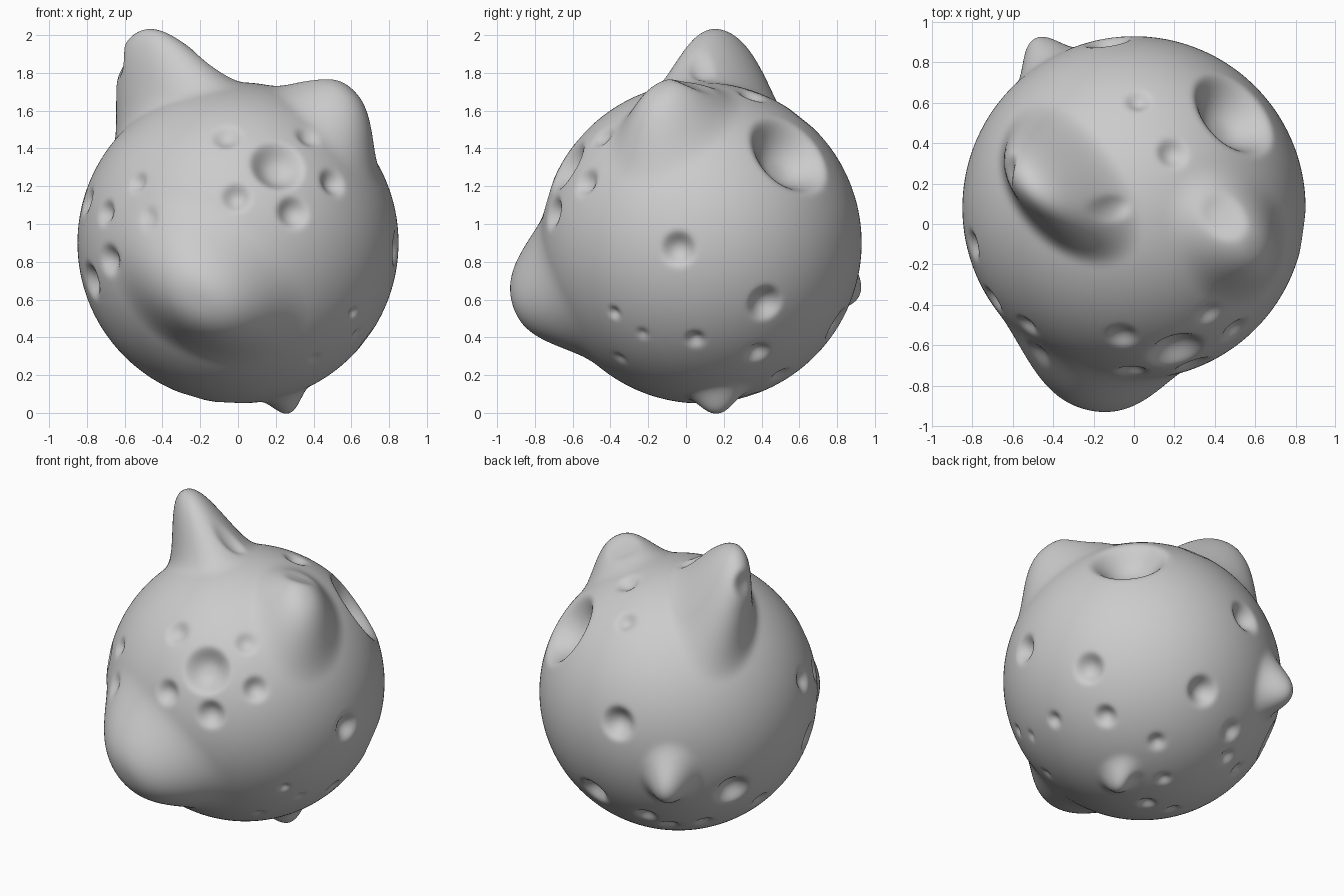
import bpy, bmesh
from math import sin, cos, radians, sqrt
from mathutils import Vector

R = 0.85
CENTRE = Vector((0, 0.08, 0.9))


def on_ball(az, el, a, b):
    """Point on the ball (relative to its centre) seen at offset a, b from a direction."""
    az, el = radians(az), radians(el)
    right = Vector((cos(az), sin(az), 0))
    up = Vector((-sin(az) * sin(el), cos(az) * sin(el), cos(el)))
    out = Vector((sin(az) * cos(el), -cos(az) * cos(el), sin(el)))
    return right * a + up * b + out * sqrt(max(0.0, R * R - a * a - b * b))


# pits: viewing direction -> (across, up, radius, depth)
PITS = {
    (0, 0): [
        (0.21, 0.41, 0.16, 0.085), (-0.01, 0.24, 0.085, 0.045), (0.29, 0.16, 0.095, 0.05),
        (0.50, 0.32, 0.085, 0.045), (0.37, 0.56, 0.075, 0.03), (-0.06, 0.56, 0.085, 0.035),
        (-0.53, 0.32, 0.065, 0.03), (-0.70, 0.16, 0.075, 0.04), (-0.47, 0.14, 0.065, 0.025),
        (-0.68, -0.09, 0.09, 0.05), (-0.78, -0.20, 0.105, 0.055), (-0.80, 0.22, 0.08, 0.04)],
    (90, 0): [
        (-0.12, -0.03, 0.10, 0.06), (0.34, -0.32, 0.105, 0.06), (-0.46, -0.37, 0.042, 0.025),
        (-0.31, -0.48, 0.036, 0.02), (-0.43, -0.61, 0.036, 0.02), (-0.03, -0.51, 0.055, 0.035),
        (0.30, -0.58, 0.075, 0.045), (0.42, -0.70, 0.06, 0.035), (0.48, 0.48, 0.26, 0.17)],
    (0, 90): [
        (0.02, 0.53, 0.07, 0.035), (0.19, 0.27, 0.085, 0.04), (-0.08, 0.0, 0.075, 0.035)],
    (215, 20): [
        (-0.37, -0.13, 0.115, 0.075), (0.33, -0.56, 0.125, 0.075), (0.50, -0.64, 0.065, 0.035)],
    (145, -31): [
        (0.11, -0.58, 0.05, 0.03), (0.03, -0.74, 0.065, 0.035), (0.20, -0.77, 0.05, 0.03),
        (0.31, -0.03, 0.105, 0.065), (0.51, -0.27, 0.075, 0.04), (0.50, -0.43, 0.065, 0.035),
        (0.58, -0.51, 0.06, 0.035)],
}
# pulled lumps: base direction, pull, long axis, half length, half width, roundness
LUMPS = [
    ((-0.37, 0.14, 0.74), (-0.165, -0.01, 0.36), (0.7, -0.7, 0), 0.62, 0.31, 2.4),   # tall horn
    ((0.52, -0.16, 0.66), (0.08, -0.04, 0.16), (0.6, -0.6, -0.5), 0.48, 0.34, 2.5),  # short horn
    ((-0.20, -0.79, -0.24), (-0.01, -0.20, -0.07), (0.8, 0, -0.5), 0.68, 0.45, 2.7),  # snout
    ((0.25, 0.09, -0.80), (0.02, 0.00, -0.097), (0.3, 1, 0), 0.20, 0.15, 2.2),       # bottom nub
    ((-0.43, 0.70, -0.19), (-0.06, 0.13, -0.07), (0, 0, 1), 0.26, 0.21, 2.3),        # back nub
]


def falloff(t, power, soft):
    return (1 - t ** power) ** soft if t < 1 else 0.0


NONE = Vector((0, 0, 0))
features = []
for view, pits in PITS.items():
    for a, b, r, depth in pits:
        c = on_ball(*view, a, b)
        features.append((c, -c.normalized() * depth, NONE, r, r, 2.6, 2))
for base, pull, axis, length, width, power in LUMPS:
    n = Vector(base).normalized()
    ax = Vector(axis)
    ax = (ax - n * ax.dot(n)).normalized()
    features.append((n * R, Vector(pull), ax, length, width, power, 3))
# shallow dent beside the short horn
c = on_ball(0, 90, 0.40, -0.02)
features.append((c, -c.normalized() * 0.035, NONE, 0.12, 0.12, 2.6, 2))

# round body, dented and pulled like clay
bm = bmesh.new()
bmesh.ops.create_icosphere(bm, subdivisions=7, radius=R)
for v in bm.verts:
    p = v.co.copy()
    shift = Vector((0, 0, 0))
    for c, pull, ax, length, width, power, soft in features:
        q = p - c
        d2 = q.length_squared
        if d2 > length * length:
            continue
        u = q.dot(ax)
        t = sqrt((u / length) ** 2 + max(0.0, d2 - u * u) / (width * width))
        shift += pull * falloff(t, power, soft)
    v.co = p + shift

# dents in the tips of the tall horn and the bottom nub
TIP_DENTS = [((-0.62, 0.19, 0.96), (0.04, -0.01, -0.015), 0.10),
             ((0.20, 0.16, -0.86), (0, 0, 0.025), 0.07)]
for tip, push, r in TIP_DENTS:
    for v in bm.verts:
        d = (v.co - Vector(tip)).length
        if d < r:
            v.co += Vector(push) * falloff(d / r, 2, 2)

# even out the stretched areas
for _ in range(3):
    bmesh.ops.smooth_vert(bm, verts=bm.verts, factor=0.5,
                          use_axis_x=True, use_axis_y=True, use_axis_z=True)
bmesh.ops.translate(bm, verts=bm.verts, vec=CENTRE)
for f in bm.faces:
    f.smooth = True
mesh = bpy.data.meshes.new("lumpy_ball")
bm.to_mesh(mesh)
bm.free()
ball = bpy.data.objects.new("lumpy_ball", mesh)
bpy.context.collection.objects.link(ball)
